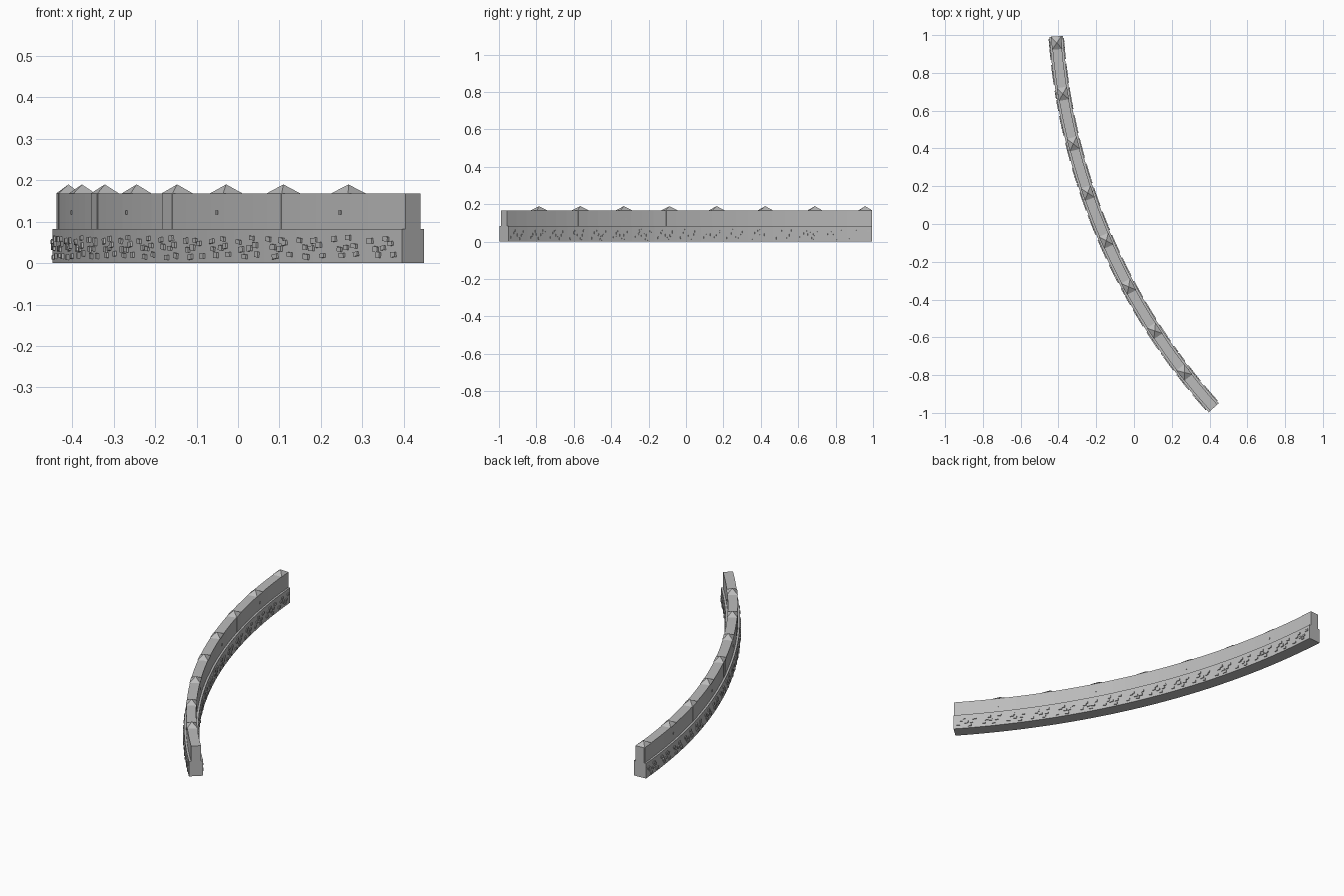
import bpy, bmesh, math, random
from mathutils import Matrix, Vector

random.seed(4)
cube = bpy.data.objects.get("Cube")
if cube:
    bpy.data.objects.remove(cube)

stone = bpy.data.materials.new("grey stone")
stone.use_nodes = True
GREY = (0.5, 0.5, 0.5, 1)
stone.diffuse_color = GREY
stone.node_tree.nodes["Principled BSDF"].inputs["Base Color"].default_value = GREY

# Arc that the whole wall follows
RADIUS = 3.28
CENTRE = Vector((2.86, 1.222, 0))
START, END = math.radians(4.0), math.radians(42.0)
LENGTH = RADIUS * (END - START)


def frame(dist):
    """Local axes on the wall: x across, y along, z up."""
    t = START + dist / RADIUS
    pos = CENTRE - RADIUS * Vector((math.cos(t), math.sin(t), 0))
    return Matrix.Translation(pos) @ Matrix.Rotation(t, 4, 'Z')


def finish(name, bm):
    bmesh.ops.recalc_face_normals(bm, faces=bm.faces)
    mesh = bpy.data.meshes.new(name)
    bm.to_mesh(mesh)
    bm.free()
    mesh.materials.append(stone)
    obj = bpy.data.objects.new(name, mesh)
    bpy.context.collection.objects.link(obj)
    return obj


def swept_wall(name, half, low, high, steps=32):
    """Rectangular section swept along the arc."""
    bm = bmesh.new()
    rings = []
    for i in range(steps + 1):
        place = frame(LENGTH * i / steps)
        corners = [(-half, low), (half, low), (half, high), (-half, high)]
        rings.append([bm.verts.new(place @ Vector((x, 0, z))) for x, z in corners])
    for a, b in zip(rings, rings[1:]):
        for j in range(4):
            k = (j + 1) % 4
            bm.faces.new((a[j], a[k], b[k], b[j]))
    bm.faces.new(rings[0])
    bm.faces.new(rings[-1])
    return finish(name, bm)


def box(bm, place, size, centre):
    bmesh.ops.create_cube(bm, size=1, matrix=place @ Matrix.Translation(centre)
                          @ Matrix.Diagonal((*size, 1)))


swept_wall("wall_base", 0.036, 0, 0.083)
swept_wall("upper_wall", 0.025, 0.083, 0.168)

# Pyramid caps along the top, with nearly flush posts or pins below
caps, posts, pins = bmesh.new(), bmesh.new(), bmesh.new()
for i in range(8):
    place = frame(0.035 + i * 0.271)
    cap = place @ Matrix.Translation((0, 0, 0.179)) @ Matrix.Diagonal((0.054, 0.068, 1, 1))
    bmesh.ops.create_cone(caps, cap_ends=True, segments=4, radius1=math.sqrt(0.5),
                          radius2=0, depth=0.022,
                          matrix=cap @ Matrix.Rotation(math.pi / 4, 4, 'Z'))
    if i % 2:
        box(pins, place, (0.056, 0.008, 0.01), (0, 0, 0.122))
    else:
        box(posts, place, (0.053, 0.06, 0.085), (0, 0, 0.1255))
finish("pyramid_caps", caps)
finish("wall_posts", posts)
finish("wall_pins", pins)

# Clusters of small raised blocks on both faces of the base
PATTERN = [(-0.045, 0.055), (-0.03, 0.036), (-0.018, 0.016), (0.0, 0.034),
           (0.012, 0.058), (0.026, 0.045), (0.042, 0.02)]
CLUSTERS = 16
blocks = bmesh.new()
for side in (-1, 1):
    for c in range(CLUSTERS):
        middle = LENGTH * (c + 0.5) / CLUSTERS
        for along, height in PATTERN:
            place = frame(middle + along + random.uniform(-0.005, 0.005))
            z = height + random.uniform(-0.004, 0.004)
            size = (0.012, random.uniform(0.015, 0.021), random.uniform(0.01, 0.014))
            tilt = Matrix.Translation((side * 0.035, 0, z)) @ Matrix.Rotation(
                random.uniform(-0.15, 0.15), 4, 'X')
            box(blocks, place @ tilt, size, (0, 0, 0))
finish("raised_blocks", blocks)
